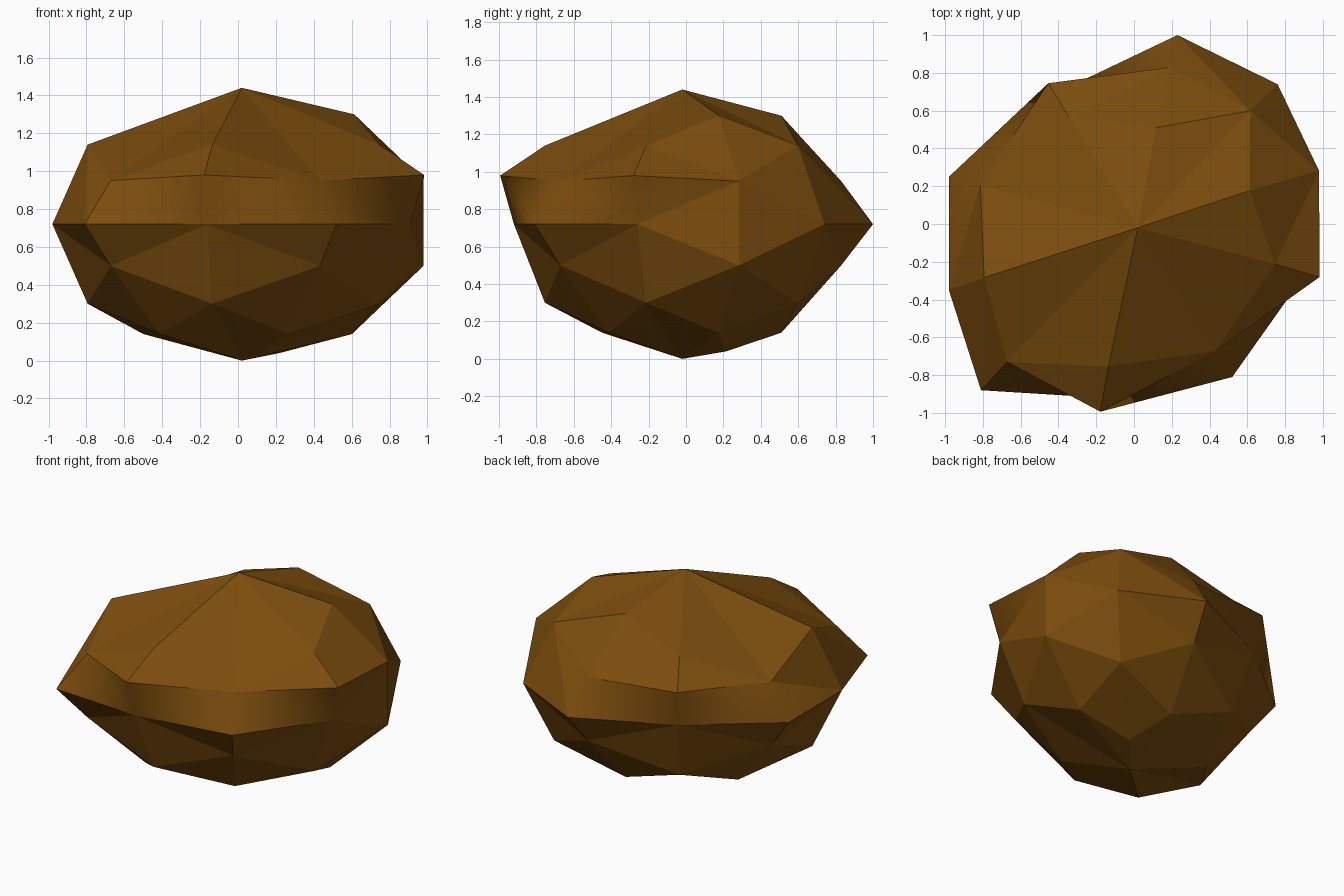
import bpy
import bmesh

cube = bpy.data.objects.get("Cube")
if cube:
    bpy.data.objects.remove(cube, do_unlink=True)

MID = 0.72  # height of the widest ring
LIP = 0.98  # height of the lip on flared ribs

# Rib profiles from top to bottom: (reach factor, height)
UNDER = [(0.83, 0.5), (0.51, 0.14)]
PROFILES = {
    "shoulder": [(0.52, 1.3), (0.83, 0.95)] + UNDER,
    "peak": [(0.51, 1.3), (0.83, 0.95), (1, MID)] + UNDER,
    "ridge": [(0.83, 0.95), (1, MID)] + UNDER,
    "keel": [(0.81, 1.14), (1, MID), (0.81, 0.3), (0.29, 0.04)],
    "valley": [(0.81, 1.14), (1, MID), (0.81, 0.3)],
    "flared": [(0.82, 1.14), (1.08, LIP), (1, MID), (0.82, 0.3)],
}

# Ribs around the rock: outward reach (x, y) and profile
RIBS = [
    (1.18, 0.34, "shoulder"),
    (0.76, 0.74, "keel"),
    (0.23, 1.0, "peak"),
    (-0.42, 0.69, "flared"),
    (-0.98, 0.25, "ridge"),
    (-0.98, -0.35, "valley"),
    (-0.81, -0.88, "ridge"),
    (-0.165, -0.92, "flared"),
    (0.52, -0.81, "ridge"),
    (0.91, -0.26, "flared"),
]

bm = bmesh.new()
top = bm.verts.new((0.02, -0.02, 2 * MID))
bottom = bm.verts.new((0.02, -0.02, 0))


def make_rib(x, y, kind):
    points = [bm.verts.new((x * f, y * f, z)) for f, z in PROFILES[kind]]
    return [top] + points + [bottom]


def order(vert):
    """Height used for stitching; a lip comes just after its neighbours."""
    is_lip = abs(vert.co.z - LIP) < 0.001
    return vert.co.z - (0.05 if is_lip else 0)


def stitch(a, b):
    """Fill between two neighbouring ribs, always stepping to the higher point."""
    i = j = 0
    while i < len(a) - 1 or j < len(b) - 1:
        step_a = j == len(b) - 1 or (
            i < len(a) - 1 and order(a[i + 1]) > order(b[j + 1]))
        corner = a[i + 1] if step_a else b[j + 1]
        tri = [a[i], corner, b[j]]
        if len(set(tri)) == 3:
            bm.faces.new(tri)
        if step_a:
            i += 1
        else:
            j += 1


ribs = [make_rib(*r) for r in RIBS]
for k, rib in enumerate(ribs):
    stitch(rib, ribs[(k + 1) % len(ribs)])
bmesh.ops.recalc_face_normals(bm, faces=bm.faces[:])

# Soft band above the waist, crisp facets elsewhere
for face in bm.faces:
    heights = [v.co.z for v in face.verts]
    face.smooth = min(heights) > 0.7 and max(heights) < 1
for edge in bm.edges:
    edge.smooth = all(f.smooth for f in edge.link_faces)

# Rock object
mesh = bpy.data.meshes.new("rock")
bm.to_mesh(mesh)
bm.free()
rock = bpy.data.objects.new("rock", mesh)
bpy.context.collection.objects.link(rock)

# Earthy brown
brown = bpy.data.materials.new("earth_brown")
brown.use_nodes = True
colour = (0.2, 0.073, 0.004, 1)
brown.diffuse_color = colour
brown.node_tree.nodes["Principled BSDF"].inputs["Base Color"].default_value = colour
mesh.materials.append(brown)
